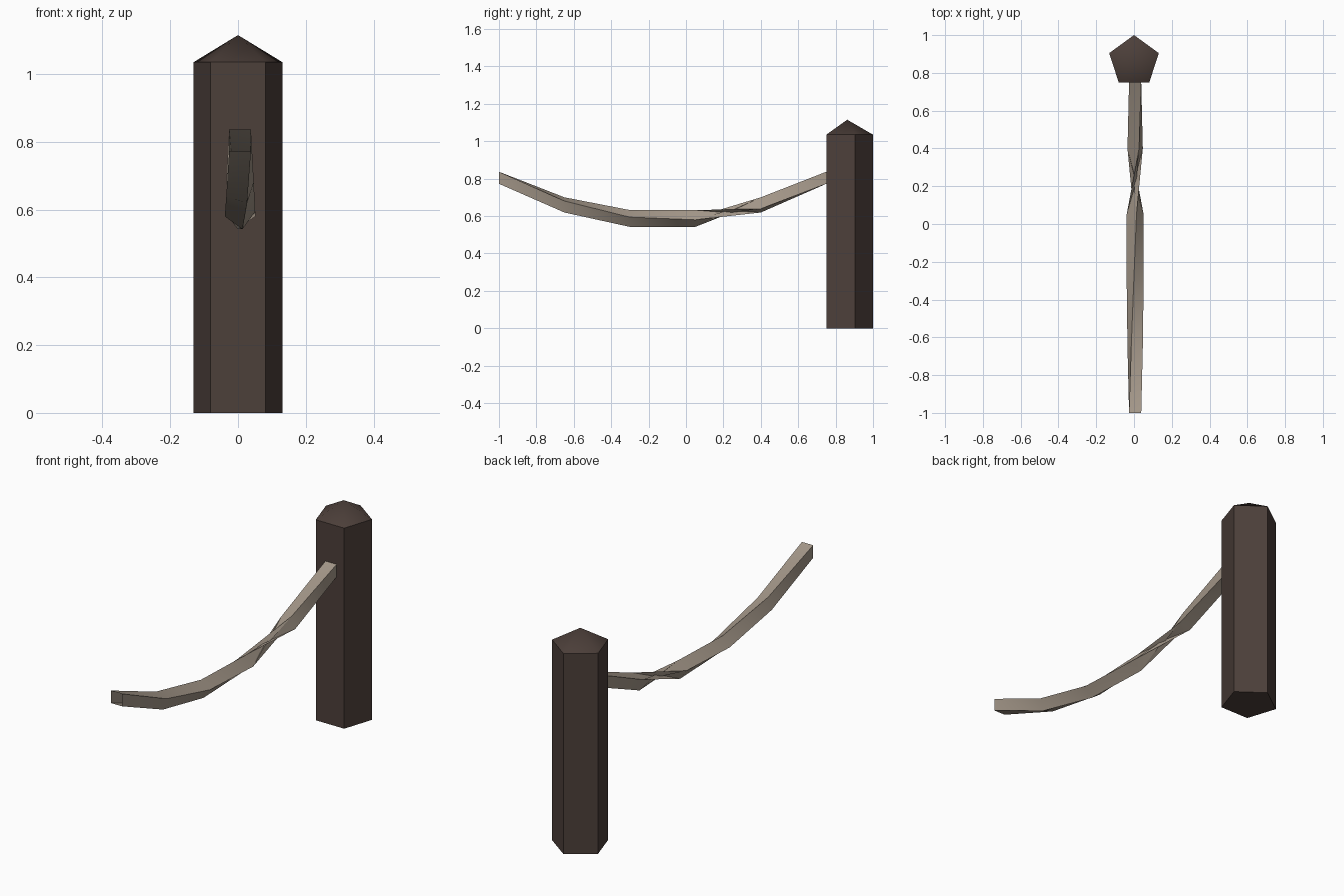
import bpy, bmesh, math

if "Cube" in bpy.data.objects:
    bpy.data.objects.remove(bpy.data.objects["Cube"])

def material(name, col):
    m = bpy.data.materials.new(name)
    m.diffuse_color = (*col, 1)
    m.use_nodes = True
    m.node_tree.nodes["Principled BSDF"].inputs["Base Color"].default_value = m.diffuse_color
    return m

def make(name, verts, faces, mat, angle):
    me = bpy.data.meshes.new(name)
    me.from_pydata(verts, [], faces)
    me.materials.append(mat)
    ob = bpy.data.objects.new(name, me)
    bpy.context.collection.objects.link(ob)
    bpy.ops.object.select_all(action='DESELECT')
    ob.select_set(True)
    bpy.context.view_layer.objects.active = ob
    bpy.ops.object.shade_smooth_by_angle(angle=math.radians(angle))
    return ob

dark_wood = material("dark_wood", (0.073, 0.050, 0.042))
rope_tan = material("rope_tan", (0.37, 0.31, 0.25))

# Five-sided post with a low pointed cap, flat side towards the rope
R, CY = 0.138, 0.862
verts = []
for z in (0, 1.035):
    for i in range(5):
        a = math.radians(90 + 72 * i)
        verts.append((R * math.cos(a), CY + R * math.sin(a), z))
verts.append((0, CY, 1.115))
faces = [(4, 3, 2, 1, 0)]
for i in range(5):
    j = (i + 1) % 5
    faces += [(i, j, j + 5, i + 5), (i + 5, j + 5, 10)]
make("post", verts, faces, dark_wood, 48)

# Sagging rope: open square tube twisted 108 degrees per segment
SEG, RR = 5, 0.0455
verts, faces = [], []
for k in range(SEG + 1):
    y = -1 + 0.35 * k
    zc = 0.578 + 0.296 * (y + 0.125) ** 2
    for i in range(4):
        a = math.radians(135 - 108 * k + 90 * i)
        verts.append((0.006 + RR * math.cos(a), y, zc + RR * math.sin(a)))
for k in range(SEG):
    for i in range(4):
        j = (i + 1) % 4
        a, b, c, d = 4 * k + i, 4 * k + j, 4 * k + 4 + j, 4 * k + 4 + i
        if k == 3:   # pinched segment near the post
            faces += [(d, b, a), (d, c, b)]
        else:
            faces += [(c, b, a), (d, c, a)]
make("rope", verts, faces, rope_tan, 40)
